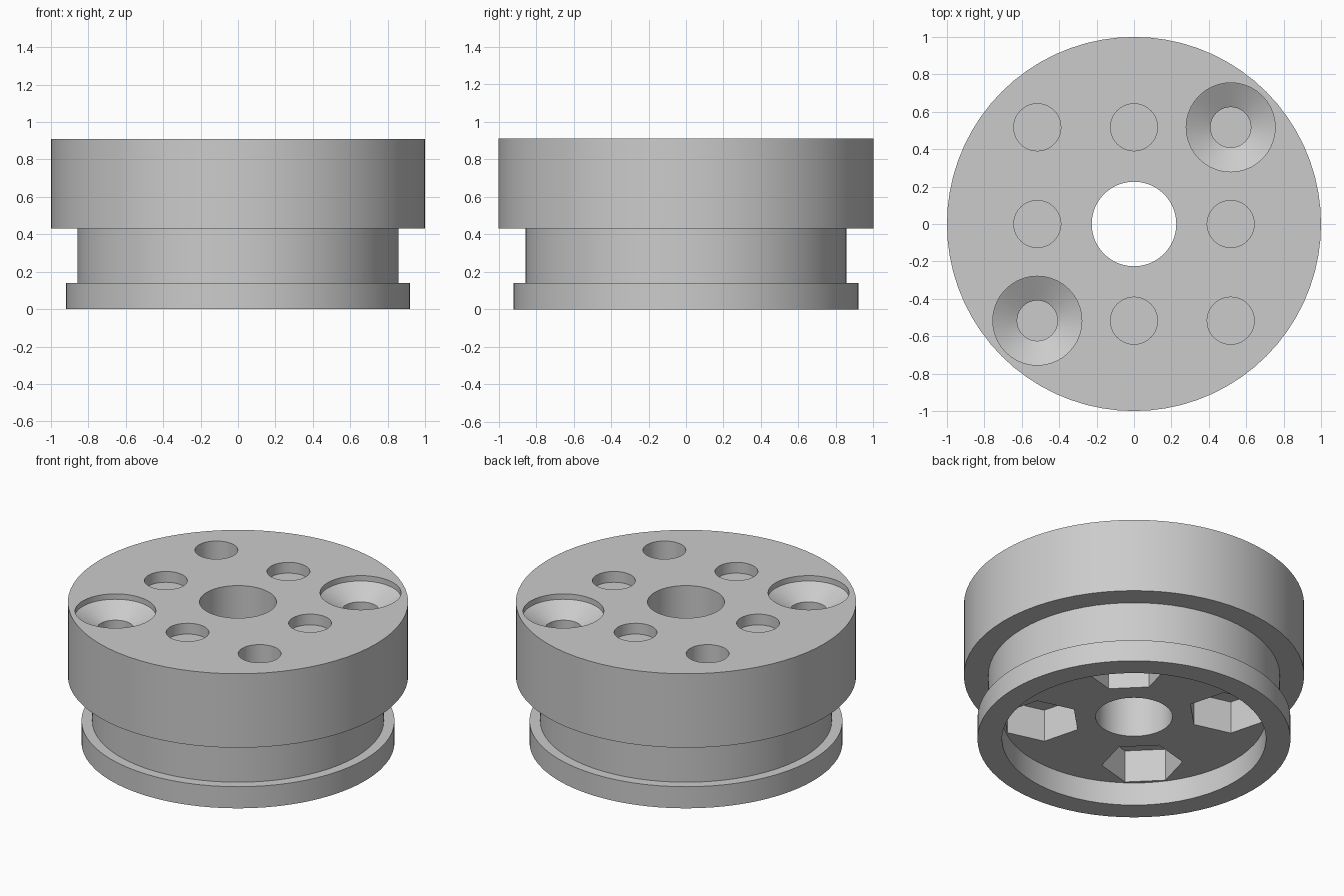
import bpy, bmesh, math
from mathutils import Matrix

if "Cube" in bpy.data.objects:
    bpy.data.objects.remove(bpy.data.objects["Cube"], do_unlink=True)

grey = bpy.data.materials.new("plain grey")
grey.use_nodes = True
COLOR = (0.6, 0.6, 0.6, 1)
grey.diffuse_color = COLOR
grey.node_tree.nodes["Principled BSDF"].inputs["Base Color"].default_value = COLOR


def lathe(name, profile, sides, x=0, y=0, turn=0, closed=False):
    """Revolve (radius, z) points; open profiles are capped at both ends."""
    bm = bmesh.new()
    rings = []
    for r, z in profile:
        angles = [turn + math.tau * i / sides for i in range(sides)]
        rings.append([bm.verts.new((x + r * math.cos(a), y + r * math.sin(a), z)) for a in angles])
    pairs = list(zip(rings, rings[1:]))
    if closed:
        pairs.append((rings[-1], rings[0]))
    else:
        bm.faces.new(rings[0])
        bm.faces.new(rings[-1])
    for low, high in pairs:
        for i in range(sides):
            j = (i + 1) % sides
            bm.faces.new((low[i], low[j], high[j], high[i]))
    bmesh.ops.recalc_face_normals(bm, faces=bm.faces)
    mesh = bpy.data.meshes.new(name)
    bm.to_mesh(mesh)
    bm.free()
    mesh.materials.append(grey)
    obj = bpy.data.objects.new(name, mesh)
    bpy.context.collection.objects.link(obj)
    return obj


TOP, ABOVE, FLOOR = 0.91, 1.0, 0.15
PITCH = 0.517

# Grooved drum with a central bore and a recess underneath
hub = lathe("grooved_hub", [
    (0.776, 0), (0.92, 0), (0.92, 0.14), (0.857, 0.14), (0.857, 0.43), (1, 0.43),
    (1, TOP), (0.226, TOP), (0.226, FLOOR), (0.776, FLOOR)], 72, closed=True)

cutters = []
for ix in (-1, 0, 1):
    for iy in (-1, 0, 1):
        x, y = ix * PITCH, iy * PITCH
        if ix == iy == 0:
            continue
        if ix == iy:
            # Countersunk screw holes
            profile = [(0.108, 0.45), (0.108, 0.80), (0.238, 0.875), (0.238, ABOVE)]
        elif ix and iy:
            # Deep blind holes
            profile = [(0.126, 0.45), (0.126, ABOVE)]
        else:
            # Shallow blind holes
            profile = [(0.126, 0.84), (0.126, ABOVE)]
        cutters.append(lathe("hole_cutter", profile, 40, x, y))

# Hexagonal pockets in the recess floor
for k in range(4):
    a = math.radians(45 + 90 * k)
    cutters.append(lathe("hex_pocket_cutter", [(0.238, 0.1), (0.238, 0.36)], 6,
                         0.55 * math.cos(a), 0.55 * math.sin(a), a + math.pi / 2))

# Cut the holes and pockets, then drop the cutters
bpy.ops.object.select_all(action='DESELECT')
bpy.context.view_layer.objects.active = hub
hub.select_set(True)
for cutter in cutters:
    mod = hub.modifiers.new("cut", 'BOOLEAN')
    mod.operation = 'DIFFERENCE'
    mod.solver = 'EXACT'
    mod.object = cutter
    bpy.ops.object.modifier_apply(modifier=mod.name)
    bpy.data.objects.remove(cutter, do_unlink=True)

bpy.ops.object.shade_smooth_by_angle(angle=math.radians(25))
